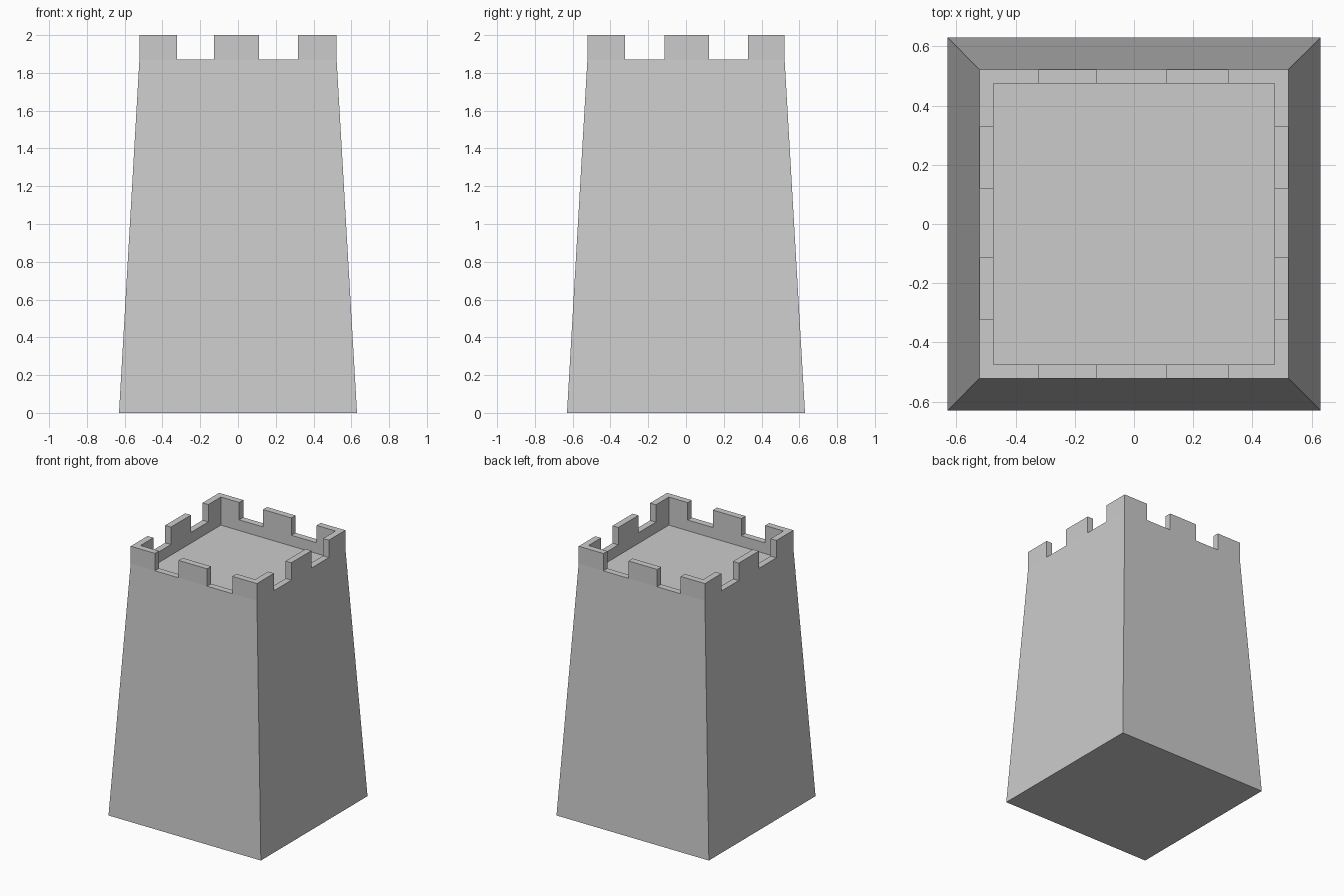
import bpy
import bmesh

cube = bpy.data.objects.get("Cube")
if cube:
    bpy.data.objects.remove(cube, do_unlink=True)

stone = bpy.data.materials.new("grey stone")
stone.use_nodes = True
colour = (0.6, 0.6, 0.6, 1)
stone.diffuse_color = colour
stone.node_tree.nodes["Principled BSDF"].inputs["Base Color"].default_value = colour


def add_object(name, bm):
    bmesh.ops.recalc_face_normals(bm, faces=bm.faces)
    mesh = bpy.data.meshes.new(name)
    bm.to_mesh(mesh)
    bm.free()
    mesh.materials.append(stone)
    obj = bpy.data.objects.new(name, mesh)
    bpy.context.collection.objects.link(obj)
    return obj


def square_loft(rings):
    """Join square rings given as (half width, height) and cap both ends."""
    bm = bmesh.new()
    loops = [[bm.verts.new((sx * h, sy * h, z))
              for sx, sy in ((-1, -1), (1, -1), (1, 1), (-1, 1))]
             for h, z in rings]
    for low, high in zip(loops, loops[1:]):
        for i in range(4):
            j = (i + 1) % 4
            bm.faces.new((low[i], low[j], high[j], high[i]))
    bm.faces.new(loops[0][::-1])
    bm.faces.new(loops[-1])
    return bm


def notch_cutter(name, axis, spans):
    """Long bars that cut matching notches in two opposite walls."""
    bm = bmesh.new()
    for start, end in spans:
        bar = bmesh.ops.create_cube(bm, size=1)["verts"]
        for v in bar:
            v.co.z = 2.0 + v.co.z * 0.26
            v.co[axis] = (start + end) / 2 + v.co[axis] * (end - start)
            v.co[1 - axis] *= 3
    cutter = add_object(name, bm)
    cutter.hide_render = True
    return cutter


# Tapered tower with an upright parapet and a sunken roof floor
tower = add_object("tower", square_loft([
    (0.63, 0), (0.522, 1.87), (0.522, 2), (0.474, 2), (0.474, 1.79)]))

# Battlement notches through all four walls
cutters = [
    notch_cutter("front_back_notches", 0, [(-0.322, -0.126), (0.11, 0.318)]),
    notch_cutter("side_notches", 1, [(-0.322, -0.115), (0.122, 0.327)]),
]
bpy.context.view_layer.objects.active = tower
for cutter in cutters:
    mod = tower.modifiers.new("notches", "BOOLEAN")
    mod.operation = "DIFFERENCE"
    mod.solver = "EXACT"
    mod.object = cutter
    bpy.ops.object.modifier_apply(modifier=mod.name)
    bpy.data.objects.remove(cutter, do_unlink=True)
